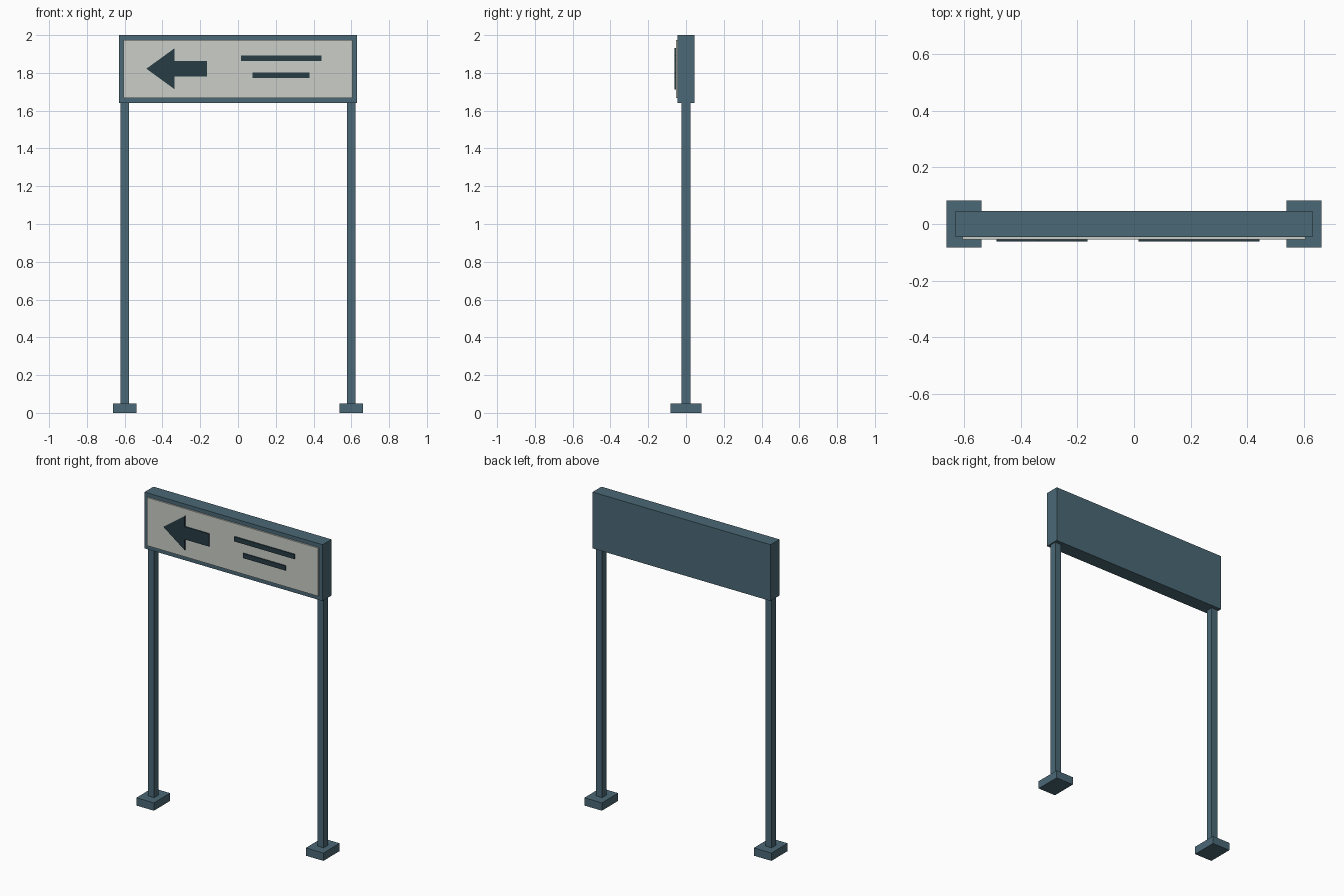
import bpy

if "Cube" in bpy.data.objects:
    bpy.data.objects.remove(bpy.data.objects["Cube"])


def material(name, rgb):
    m = bpy.data.materials.new(name)
    m.diffuse_color = (*rgb, 1)
    m.use_nodes = True
    m.node_tree.nodes["Principled BSDF"].inputs["Base Color"].default_value = m.diffuse_color
    return m


FRAME = material("slate_blue", (0.07, 0.14, 0.18))
FACE = material("pale_grey", (0.60, 0.62, 0.57))
MARK = material("dark_slate", (0.02, 0.045, 0.06))


def prism(name, outline, y0, y1, mat):
    """Extrude an x-z outline from y0 (front) to y1 (back)."""
    n = len(outline)
    verts = [(x, y, z) for y in (y0, y1) for x, z in outline]
    faces = [tuple(range(n)), tuple(reversed(range(n, 2 * n)))]
    faces += [(i, i + n, (i + 1) % n + n, (i + 1) % n) for i in range(n)]
    mesh = bpy.data.meshes.new(name)
    mesh.from_pydata(verts, [], faces)
    mesh.materials.append(mat)
    obj = bpy.data.objects.new(name, mesh)
    bpy.context.collection.objects.link(obj)
    return obj


def box(name, x0, x1, y0, y1, z0, z1, mat):
    return prism(name, [(x0, z0), (x1, z0), (x1, z1), (x0, z1)], y0, y1, mat)


# Posts and feet
for side, x in (("left", -0.6), ("right", 0.6)):
    box(f"{side}_foot", x - 0.062, x + 0.062, -0.082, 0.082, 0, 0.05, FRAME)
    box(f"{side}_post", x - 0.0225, x + 0.0225, -0.0225, 0.0225, 0.04, 1.66, FRAME)

# Sign cabinet and raised face plate
box("sign_cabinet", -0.63, 0.63, -0.045, 0.045, 1.64, 2.0, FRAME)
box("sign_face", -0.605, 0.605, -0.054, -0.04, 1.667, 1.975, FACE)

# Arrow pointing left
prism("arrow", [(-0.485, 1.822), (-0.335, 1.713), (-0.335, 1.782), (-0.164, 1.782),
                (-0.164, 1.863), (-0.335, 1.863), (-0.335, 1.931)], -0.061, -0.05, MARK)

# Two message bars
box("upper_bar", 0.015, 0.443, -0.061, -0.05, 1.863, 1.893, MARK)
box("lower_bar", 0.077, 0.379, -0.061, -0.05, 1.773, 1.803, MARK)
